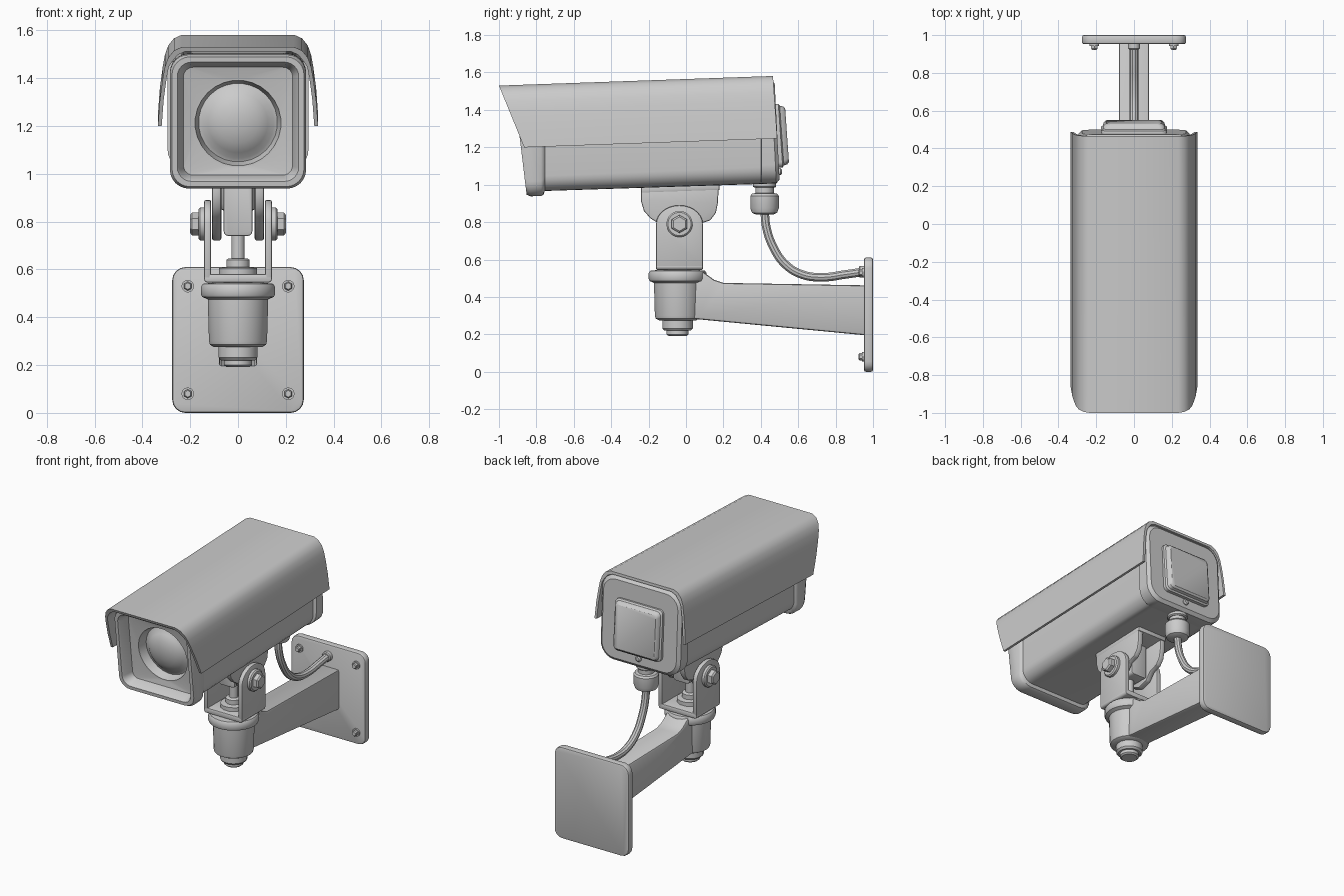
import bpy, bmesh, math
from mathutils import Vector

if "Cube" in bpy.data.objects:
    bpy.data.objects.remove(bpy.data.objects["Cube"])

metal = bpy.data.materials.new("painted grey metal")
metal.diffuse_color = (0.6, 0.6, 0.6, 1)
metal.use_nodes = True
metal.node_tree.nodes["Principled BSDF"].inputs["Base Color"].default_value = metal.diffuse_color
TILT = 0.035      # rise of the camera housing per unit of y


def finish(name, bm, bevel=0.0, segs=2):
    bmesh.ops.recalc_face_normals(bm, faces=bm.faces)
    if bevel:
        edges = [e for e in bm.edges if e.calc_face_angle(0) > 0.6]
        bmesh.ops.bevel(bm, geom=edges, offset=bevel, segments=segs,
                        profile=0.5, affect='EDGES', clamp_overlap=True)
    me = bpy.data.meshes.new(name)
    bm.to_mesh(me)
    bm.free()
    me.materials.append(metal)
    ob = bpy.data.objects.new(name, me)
    bpy.context.collection.objects.link(ob)
    return ob


def loft(name, rings, bevel=0.0):
    """Skin a list of equal-length closed rings and cap both ends."""
    bm = bmesh.new()
    vs = [[bm.verts.new(p) for p in r] for r in rings]
    n = len(vs[0])
    for a, b in zip(vs, vs[1:]):
        for i in range(n):
            j = (i + 1) % n
            bm.faces.new((a[i], a[j], b[j], b[i]))
    bm.faces.new(vs[0])
    bm.faces.new(vs[-1])
    return finish(name, bm, bevel)


def place(axis, u, v, h):
    return {'X': (h, u, v), 'Y': (u, h, v), 'Z': (u, v, h)}[axis]


def prism(name, pts, axis, a, b, bevel=0.0):
    return loft(name, [[place(axis, u, v, h) for u, v in pts] for h in (a, b)], bevel)


def turned(name, profile, axis, cu, cv, segs=24):
    """Turned part from (radius, height) pairs along an axis."""
    ang = [2 * math.pi * (i + 0.5) / segs for i in range(segs)]
    return loft(name, [[place(axis, cu + r * math.cos(t), cv + r * math.sin(t), h)
                        for t in ang] for r, h in profile])


def rrect(hx, z0, z1, r, n=6):
    """Rounded rectangle, centred on the first axis."""
    out = []
    corners = [(hx - r, z1 - r), (r - hx, z1 - r), (r - hx, z0 + r), (hx - r, z0 + r)]
    for k, (cx, cz) in enumerate(corners):
        for i in range(n + 1):
            t = math.pi / 2 * (k + i / n)
            out.append((cx + r * math.cos(t), cz + r * math.sin(t)))
    return out


def circle(r, cz, n=28):
    return [(r * math.cos(2 * math.pi * (i + .5) / n),
             cz + r * math.sin(2 * math.pi * (i + .5) / n)) for i in range(n)]


def tilted(pts, y, lean=0.0):
    out = []
    for x, z in pts:
        yy = y + lean * (z - 1.25)
        out.append((x, yy, z + TILT * yy))
    return out


# Housing with front bezel, square recess and domed lens
L, F = -0.12, -0.885
housing = [
    tilted(rrect(.13, 1.13, 1.40, .05), .488, -.05),
    tilted(rrect(.275, 1.01, 1.525, .09), .488, -.05),
    tilted(rrect(.295, .99, 1.545, .10), .470, -.05),
    tilted(rrect(.295, .99, 1.545, .10), .405),
    tilted(rrect(.275, .99, 1.53, .09), .400),
    tilted(rrect(.270, .993, 1.525, .08), -.755),
    tilted(rrect(.278, .973, 1.525, .08), -.762),
    tilted(rrect(.285, .967, 1.53, .08), -.775),
    tilted(rrect(.285, .967, 1.53, .08), F + .02, L),
    tilted(rrect(.276, .976, 1.521, .075), F, L),
    tilted(rrect(.254, .998, 1.499, .06), F, L),
    tilted(rrect(.245, 1.007, 1.490, .05), F + .012, L),
    tilted(rrect(.228, 1.022, 1.475, .04), F + .075, L),
    tilted(circle(.190, 1.24), F + .09, L),
    tilted(circle(.180, 1.24), F + .09, L),
    tilted(circle(.165, 1.24), F + .15, L),
    tilted(circle(.150, 1.24), F + .145, L),
    tilted(circle(.125, 1.24), F + .122, L),
    tilted(circle(.085, 1.24), F + .102, L),
    tilted(circle(.040, 1.24), F + .092, L),
    tilted(circle(.010, 1.24), F + .090, L),
]
loft("camera_housing", housing)

# Sun hood: thin flared shell with a slanted front edge
half = [(.335, 1.23), (.327, 1.34), (.315, 1.43), (.306, 1.48), (.292, 1.52),
        (.268, 1.55), (.235, 1.565)]
outer = half + [(-x, z) for x, z in reversed(half)]
inner = [(x - math.copysign(.016, x), z - (.018 if z > 1.5 else 0)) for x, z in outer]
shell = outer + inner[::-1]


def hood_ring(y_low, y_top):
    pts = []
    for x, z in shell:
        y = y_low + (y_top - y_low) * (z - 1.23) / (1.565 - 1.23)
        pts.append((x, y, z + TILT * y))
    return pts


loft("sun_hood", [hood_ring(-.865, -1.0), hood_ring(.488, .465)])

# Rear cover plate and its latch
loft("rear_cover", [tilted(rrect(hx, 1.245 - h, 1.245 + h, r), y, -.07)
                    for hx, h, r, y in [(.175, .17, .03, .47), (.175, .17, .03, .505),
                                        (.165, .16, .03, .512), (.160, .155, .03, .530),
                                        (.148, .143, .025, .540)]])
turned("rear_latch", [(.02, .47), (.02, .505), (.012, .512)], 'Y', 0, 1.07, 12)

# Tilt bracket under the housing: foot, two ears and a centre block
PY, PZ = -.035, .79
prism("bracket_foot", [(-.24, .955), (.18, .97), (.18, 1.01), (-.24, 1.0)], 'X', -.11, .11, .008)
ear = [(-.24, .985), (-.24, .91), (-.225, .86), (-.19, .82), (-.14, .79), (-.10, .745),
       (-.04, .72), (.03, .74), (.07, .79), (.13, .81), (.16, .85), (.17, .90), (.175, .99)]
for s in (-1, 1):
    prism("bracket_ear", ear, 'X', s * .07, s * .108, .008)
prism("bracket_block", rrect(.06, .74, .975, .02, 3), 'Y', -.12, .05, .006)

# Yoke: two round-topped arms on a floor plate
arm = [(PY - .125, .56), (PY + .125, .56)]
arm += [(PY + .125 * math.cos(t), .79 + .10 * math.sin(t))
        for t in [math.pi * i / 14 for i in range(15)]]
for s in (-1, 1):
    prism("yoke_arm", arm, 'X', s * .112, s * .142, .007)
    # Pivot washer and hex bolt
    turned("pivot_washer", [(.07, s * .135), (.07, s * .158), (.062, s * .165)], 'X', PY, PZ)
    turned("pivot_bolt", [(.048, s * .16), (.048, s * .192), (.038, s * .20)], 'X', PY, PZ, 6)
prism("yoke_floor", rrect(.142, .545, .58, .016, 3), 'Y', PY - .125, PY + .125, .006)

# Swivel: socket with collar, lower nut and threaded stem
SY = -.045
turned("swivel_socket", [(.10, .275), (.118, .285), (.122, .30), (.127, .475), (.150, .485),
                         (.155, .495), (.155, .528), (.147, .54), (.10, .545)], 'Z', 0, SY, 32)
turned("lower_nut", [(.083, .29), (.083, .232), (.072, .22), (.060, .22), (.060, .20),
                     (.050, .192)], 'Z', 0, SY, 16)
turned("stem_nut", [(.082, .57), (.082, .605), (.05, .61), (.05, .64), (.042, .645)], 'Z', 0, SY, 12)
turned("swivel_stem", [(.028, .56), (.028, .76)], 'Z', 0, SY, 12)

# Support arm with raised gusset at the socket
prism("support_arm", [(.0, .285), (.07, .28), (.96, .195), (.96, .462), (.20, .475),
                      (.15, .492), (.09, .535), (.0, .535)], 'X', -.08, .08, .012)

# Wall plate and screws
prism("wall_plate", rrect(.275, 0, .61, .055, 4), 'Y', .952, 1.0, .01)
for x in (-.21, .21):
    for z in (.08, .53):
        turned("plate_washer", [(.026, .96), (.026, .942)], 'Y', x, z, 16)
        turned("plate_screw", [(.019, .95), (.019, .928), (.014, .922)], 'Y', x, z, 6)

# Cable gland, wall grommet and hanging cable
turned("cable_gland", [(.05, 1.03), (.05, .955), (.068, .952), (.077, .94), (.077, .875),
                       (.068, .85), (.045, .84)], 'Z', 0, .42)
turned("gland_flange", [(.062, 1.03), (.062, .99), (.055, .984)], 'Z', 0, .42)
turned("wall_grommet", [(.032, .96), (.032, .93), (.026, .925)], 'Y', 0, .535, 16)
cu = bpy.data.curves.new("cable", 'CURVE')
cu.dimensions = '3D'
cu.bevel_depth = .024
cu.bevel_resolution = 3
cu.resolution_u = 6
path = [(.42, .86), (.43, .77), (.465, .67), (.53, .575), (.62, .52), (.73, .505),
        (.85, .52), (.955, .535)]
sp = cu.splines.new('BEZIER')
sp.bezier_points.add(len(path) - 1)
for bp, (y, z) in zip(sp.bezier_points, path):
    bp.co = Vector((0, y, z))
    bp.handle_left_type = bp.handle_right_type = 'AUTO'
cu.materials.append(metal)
cable = bpy.data.objects.new("cable", cu)
bpy.context.collection.objects.link(cable)
bpy.context.view_layer.objects.active = cable
cable.select_set(True)
bpy.ops.object.convert(target='MESH')

# Smooth shading with crisp edges
for ob in bpy.context.scene.objects:
    ob.select_set(ob.type == 'MESH')
bpy.ops.object.shade_smooth_by_angle(angle=math.radians(35))
